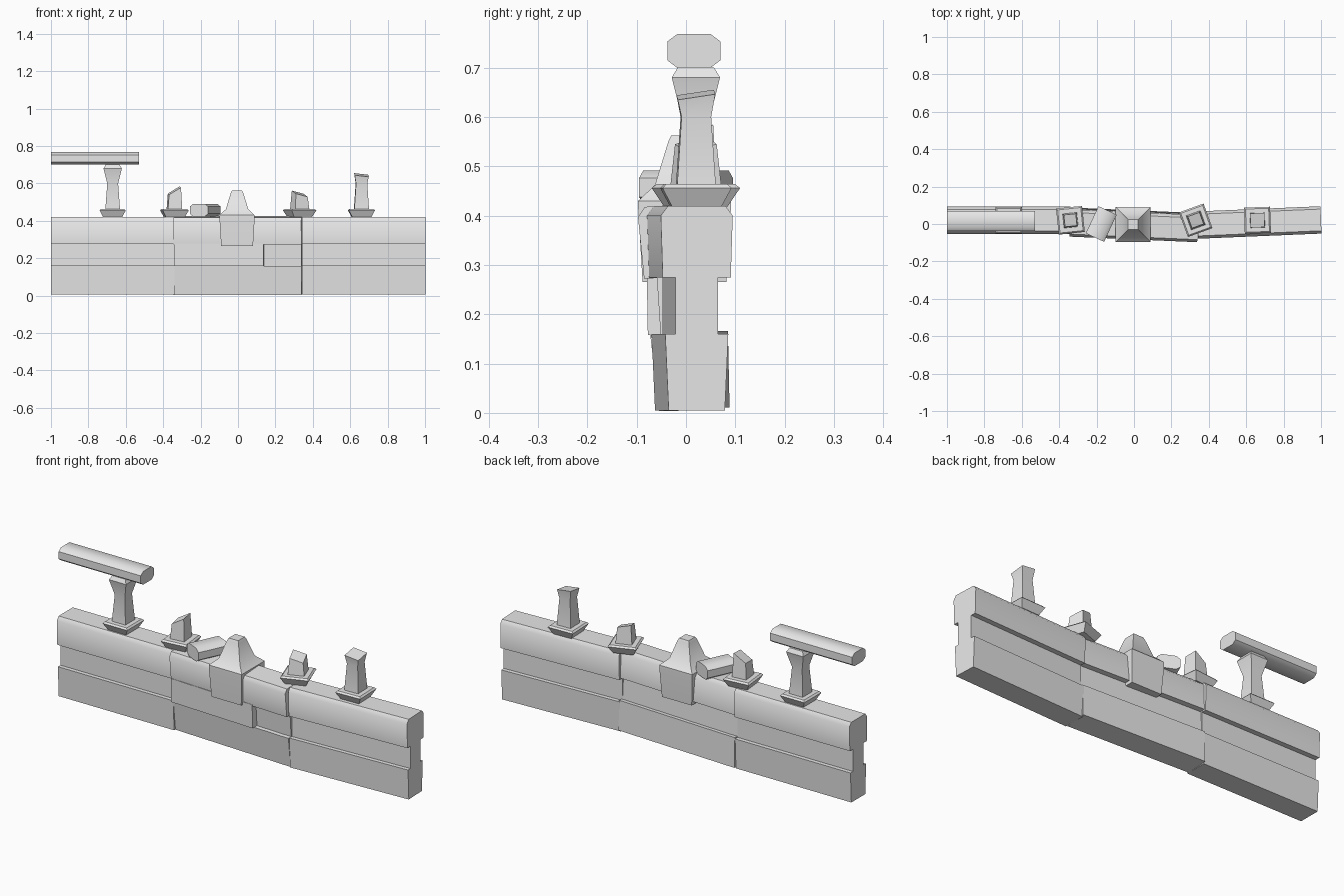
import bpy, bmesh
from math import radians, cos, sin

cube = bpy.data.objects.get("Cube")
if cube:
    bpy.data.objects.remove(cube, do_unlink=True)

stone = bpy.data.materials.new("grey stone")
stone.use_nodes = True
stone.diffuse_color = (0.8, 0.8, 0.8, 1)
stone.node_tree.nodes["Principled BSDF"].inputs["Base Color"].default_value = (0.8, 0.8, 0.8, 1)


def loft(name, rings, loc, rot=(0, 0, 0), angle=35):
    """Skin a list of equal-length point rings and cap both ends."""
    bm = bmesh.new()
    loops = [[bm.verts.new(p) for p in ring] for ring in rings]
    n = len(loops[0])
    for a, b in zip(loops, loops[1:]):
        for i in range(n):
            j = (i + 1) % n
            bm.faces.new((a[i], a[j], b[j], b[i]))
    bm.faces.new(loops[0][::-1])
    bm.faces.new(loops[-1])
    bmesh.ops.recalc_face_normals(bm, faces=bm.faces)
    mesh = bpy.data.meshes.new(name)
    bm.to_mesh(mesh)
    bm.free()
    mesh.materials.append(stone)
    obj = bpy.data.objects.new(name, mesh)
    bpy.context.collection.objects.link(obj)
    obj.location = loc
    obj.rotation_euler = [radians(r) for r in rot]
    bpy.ops.object.select_all(action='DESELECT')
    obj.select_set(True)
    bpy.context.view_layer.objects.active = obj
    bpy.ops.object.shade_smooth_by_angle(angle=radians(angle))
    return obj


def extrude_x(name, outline, half_length, loc, rot=(0, 0, 0)):
    rings = [[(x, y, z) for y, z in outline] for x in (-half_length, half_length)]
    return loft(name, rings, loc, rot, angle=50)


def square(z, half, slope_x=0, slope_y=0):
    corners = [(-half, -half), (half, -half), (half, half), (-half, half)]
    return [(x, y, z + slope_x * x + slope_y * y) for x, y in corners]


# Wall slabs: mirrored profile with a recessed band
side = [(0.057, 0.005), (0.064, 0.16), (0.043, 0.16), (0.043, 0.275),
        (0.069, 0.275), (0.073, 0.40), (0.058, 0.42)]
wall = side + [(-y, z) for y, z in reversed(side)]
centred = [(y, z - 0.21) for y, z in wall]
extrude_x("wall_right", centred, 0.33, (-0.67, 0.02, 0.21))
extrude_x("wall_middle", centred, 0.342, (0, 0.003, 0.212), (3.8, 0, -2.5))
extrude_x("wall_left", centred, 0.33, (0.67, 0.008, 0.21), (0, 0, 2.4))

# Intact stretch of the middle band
band = [(-0.067, 0.158), (-0.069, 0.28), (0, 0.28), (0, 0.158)]
extrude_x("band_filler", band, 0.24, (-0.1, 0.0, 0), (0, 0, -2.5))

# Central pillar block with its pyramid cap
loft("central_pillar",
     [square(z, h) for z, h in [(0.265, 0.085), (0.415, 0.094), (0.43, 0.094),
                                (0.462, 0.06), (0.55, 0.033), (0.562, 0.027)]],
     (-0.005, -0.003, 0))

# Balusters: flared foot and a shaft, most of them broken
foot = [(0.418, 0.05), (0.456, 0.07), (0.464, 0.062)]
full = [(0.464, 0.039), (0.60, 0.029), (0.68, 0.049), (0.70, 0.037)]
balusters = [
    ("baluster_outer_right", -0.67, 0, full, (0, 0)),
    ("baluster_inner_right", -0.34, 6, [(0.464, 0.038), (0.562, 0.032)], (0.6, 0.1)),
    ("baluster_inner_left", 0.33, 20, [(0.464, 0.04), (0.545, 0.033)], (-0.25, 0.25)),
    ("baluster_outer_left", 0.66, 2, [(0.464, 0.039), (0.60, 0.03), (0.645, 0.038)], (-0.12, 0.15)),
]
for name, x, yaw, shaft, slope in balusters:
    loft(name + "_foot", [square(*r) for r in foot], (x, 0.02, 0), (0, 0, yaw))
    rings = [square(*r) for r in shaft[:-1]] + [square(*shaft[-1], *slope)]
    loft(name + "_shaft", rings, (x, 0.02, 0), (0, 0, yaw))

# Handrail piece and a fallen fragment of it
corner = [(0.054, 0.019), (0.034, 0.034)]
rail = corner + [(-y, z) for y, z in reversed(corner)]
rail += [(-y, -z) for y, z in rail]
extrude_x("handrail", rail, 0.235, (-0.765, 0.016, 0.734))
extrude_x("fallen_rail", rail, 0.08, (-0.175, 0.0, 0.457), (0, 0, 65))
